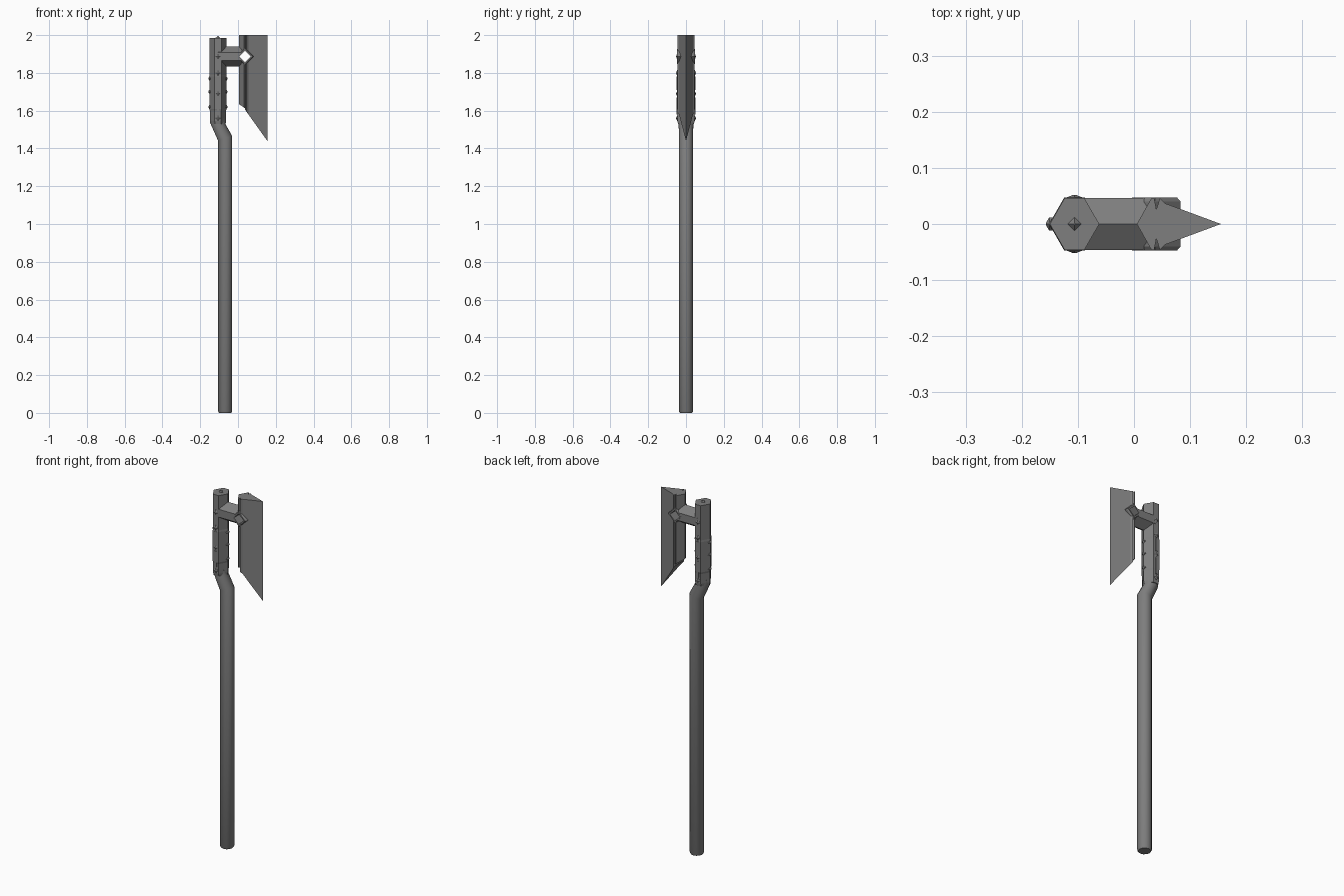
import bpy, bmesh, math
from mathutils import Vector

if "Cube" in bpy.data.objects:
    bpy.data.objects.remove(bpy.data.objects["Cube"])

CX, HZ = -0.106, 1.887   # head axis x, arm height
HX = 0.037               # centre of the diamond hole

# Dark iron for every part
iron = bpy.data.materials.new("dark_iron")
iron.diffuse_color = (0.21, 0.21, 0.21, 1)
iron.use_nodes = True
iron.node_tree.nodes["Principled BSDF"].inputs["Base Color"].default_value = iron.diffuse_color


def loft(name, rings, smooth=False):
    """Join matching rings of points into a closed solid."""
    bm = bmesh.new()
    rows = [[bm.verts.new(p) for p in r] for r in rings]
    n = len(rows[0])
    for a, b in zip(rows, rows[1:]):
        for i in range(n):
            bm.faces.new((a[i], a[(i + 1) % n], b[(i + 1) % n], b[i]))
    bm.faces.new(rows[0][::-1])
    bm.faces.new(rows[-1])
    bmesh.ops.recalc_face_normals(bm, faces=bm.faces)
    me = bpy.data.meshes.new(name)
    bm.to_mesh(me)
    bm.free()
    me.materials.append(iron)
    ob = bpy.data.objects.new(name, me)
    bpy.context.collection.objects.link(ob)
    if smooth:
        bpy.ops.object.select_all(action='DESELECT')
        ob.select_set(True)
        bpy.context.view_layer.objects.active = ob
        bpy.ops.object.shade_smooth_by_angle(angle=math.radians(35))
    return ob


def circle(x, z, r, tilt=0.0, n=12):
    return [(x + r * math.cos(t), r * math.sin(t), z + tilt * math.cos(t))
            for t in (2 * math.pi * i / n for i in range(n))]


def hexagon(a, f, h):
    """Stretched hexagon: points at +-a, flats at +-h of half length f."""
    return [(a, 0), (f, h), (-f, h), (-a, 0), (-f, -h), (f, -h)]


def diamond(r, y):
    return [(HX + dx * r, y, HZ + dz * r) for dx, dz in ((1, 0), (0, 1), (-1, 0), (0, -1))]


def upright_hex(name, levels):
    loft(name, [[(CX + x * s, y * s, z) for x, y in hexagon(.045, .018, .047)]
                for z, s in levels])


# Shaft with a cranked neck
loft("shaft", [circle(-.068, 0, .032), circle(-.068, .008, .037),
               circle(-.068, 1.453, .037, .013), circle(CX, 1.53, .039),
               circle(CX, 1.56, .039)], True)

# Hexagonal sleeve and upper socket
upright_hex("sleeve", [(1.53, .9), (1.545, .96), (1.60, .96), (1.61, 1.01),
                       (1.78, 1.01), (1.795, .96)])
upright_hex("socket", [(1.79, .98), (1.985, .98)])

# Cross arm
arm = loft("arm", [[(x, y, HZ + z) for z, y in hexagon(.053, .022, .0465)] for x in (CX, .03)])

# Hole cutter, used on arm, blade, spine and frame
cutter = loft("hole_cutter", [diamond(.03, -.2), diamond(.03, .2)])
cutter.hide_render = True
cutter.display_type = 'WIRE'


def head_part(name, half, bottom):
    """Extrude a mirrored plan profile from a slanted bottom up to z = 2."""
    plan = half + [(x, -y) for x, y in reversed(half) if y > 0]
    return loft(name, [[(x, y, bottom(x)) for x, y in plan], [(x, y, 2.0) for x, y in plan]])


spine = head_part("blade_spine", [(.005, 0), (.031, .046), (.036, .046), (.041, .02)],
                  lambda x: 1.635 - .7 * (x - .005))
blade = head_part("blade", [(.038, .02), (.046, .046), (.055, .037), (.155, 0)],
                  lambda x: 1.44 + 1.4 * (.155 - x))
frame = loft("hole_frame", [diamond(.040, -.047), diamond(.046, -.040),
                            diamond(.046, .040), diamond(.040, .047)])
for ob in (arm, spine, blade, frame):
    m = ob.modifiers.new("hole", 'BOOLEAN')
    m.operation, m.object, m.solver = 'DIFFERENCE', cutter, 'EXACT'


# Pyramid studs and raised ribs
def stud(name, pos, normal, r=.014, h=.009):
    n = Vector(normal).normalized()
    u = Vector((0, 0, 1)) if abs(n.z) < .9 else Vector((1, 0, 0))
    v = n.cross(u)
    p = Vector(pos)
    loft(name, [[p + n * d + (u * a + v * b) * r * s
                 for a, b in ((1, 0), (0, 1), (-1, 0), (0, -1))]
                for d, s in ((-.006, 1), (.001, 1), (h, .15))])


for sy in (-1, 1):
    for z in (1.56, 1.69, 1.80, HZ):
        stud("face_stud", (CX, sy * .046, z), (0, sy, 0), .015, .006)
    for z0, z1 in ((1.58, 1.67), (1.71, 1.78)):
        loft("face_rib", [[(CX + x, sy * y, z) for x, y in
                           ((-.006, .04), (.006, .04), (.006, .050), (-.006, .050))]
                          for z in (z0, z1)])
for sx in (-1, 1):
    for z in (1.62, 1.70, 1.77):
        stud("side_stud", (CX + sx * .044, 0, z), (sx, 0, 0), .012, .007)
stud("top_stud", (CX, 0, 1.985), (0, 0, 1), .012, .01)
